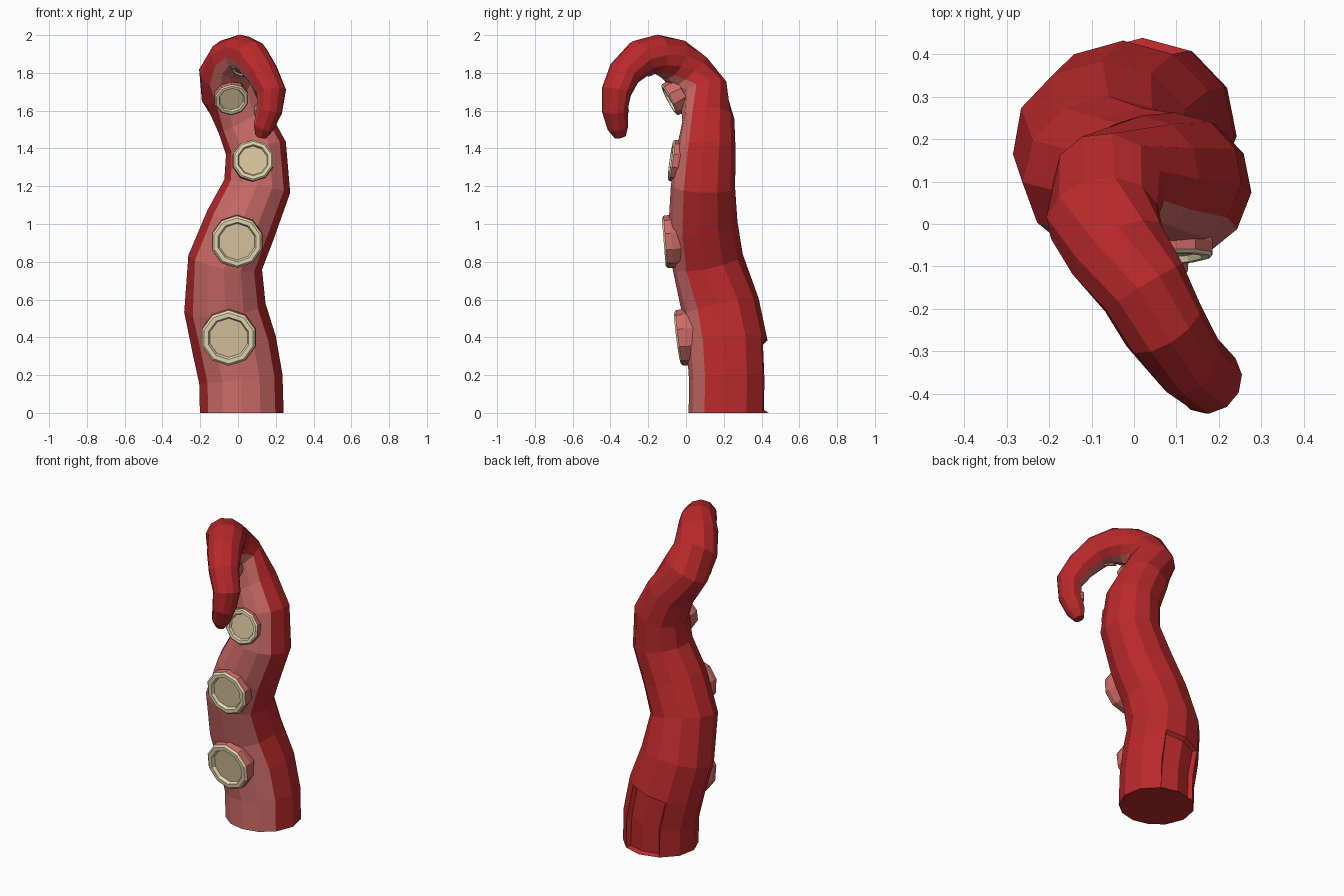
import bpy, bmesh, math
from mathutils import Vector

if "Cube" in bpy.data.objects:
    bpy.data.objects.remove(bpy.data.objects["Cube"])


def material(name, rgb):
    m = bpy.data.materials.new(name)
    m.diffuse_color = (*rgb, 1)
    m.use_nodes = True
    m.node_tree.nodes["Principled BSDF"].inputs["Base Color"].default_value = m.diffuse_color
    return m


RED = material("deep red skin", (0.49, 0.022, 0.025))
PINK = material("pink underside", (0.61, 0.148, 0.138))
RIM = material("pale tan rim", (0.80, 0.70, 0.46))
DISC = material("tan cup", (0.72, 0.57, 0.35))


def finish(bm, name, mats):
    bmesh.ops.recalc_face_normals(bm, faces=bm.faces)
    mesh = bpy.data.meshes.new(name)
    bm.to_mesh(mesh)
    bm.free()
    for m in mats:
        mesh.materials.append(m)
    ob = bpy.data.objects.new(name, mesh)
    bpy.context.collection.objects.link(ob)
    return ob


def bridge(bm, a, b):
    n = len(a)
    return [bm.faces.new((a[i], a[(i + 1) % n], b[(i + 1) % n], b[i])) for i in range(n)]


# Centre line of the arm: x, y, z, radius
PATH = [
    (0.020, 0.226, 0.00, 0.212), (0.015, 0.228, 0.18, 0.212),
    (-0.02, 0.218, 0.36, 0.215), (-0.07, 0.183, 0.56, 0.207),
    (-0.067, 0.115, 0.80, 0.190), (0.015, 0.090, 1.00, 0.183),
    (0.102, 0.090, 1.20, 0.170), (0.095, 0.108, 1.40, 0.155),
    (0.025, 0.118, 1.55, 0.138), (-0.060, 0.088, 1.70, 0.135),
    (-0.075, 0.015, 1.80, 0.127), (-0.037, -0.065, 1.87, 0.116),
    (0.022, -0.15, 1.898, 0.104), (0.070, -0.24, 1.88, 0.097),
    (0.128, -0.325, 1.80, 0.085), (0.178, -0.368, 1.70, 0.077),
    (0.167, -0.376, 1.60, 0.067), (0.135, -0.36, 1.51, 0.054),
    (0.122, -0.348, 1.462, 0.030),
]
CURL = Vector((0.05, -0.15, 1.68))     # middle of the curled end
TWIST = Vector((-0.87, -0.50, 0))      # the underside rolls this way on the curl
HALF = 53                              # half angle of the pink strip
ANGLES = [math.radians(a) for a in
          [-HALF + HALF / 2 * i for i in range(4)] +
          [HALF + (360 - 2 * HALF) / 8 * i for i in range(8)]]

# Arm: rings swept along the centre line, pink on the inner side
bm = bmesh.new()
rings = []
for i, (x, y, z, r) in enumerate(PATH):
    p = Vector((x, y, z))
    before = Vector(PATH[max(i - 1, 0)][:3])
    after = Vector(PATH[min(i + 1, len(PATH) - 1)][:3])
    tangent = Vector((0, 0, 1)) if i == 0 else (after - before).normalized()
    inner = Vector((0, -1, 0))
    if i > 8:
        inner = (CURL - p).normalized() + TWIST * min(0.7, 0.2 * (i - 9))
    inner = (inner - tangent * inner.dot(tangent)).normalized()
    side = tangent.cross(inner) * 1.05
    rings.append([bm.verts.new(p + r * (inner * math.cos(a) + side * math.sin(a)))
                  for a in ANGLES])
dent = []
for k, (a, b) in enumerate(zip(rings, rings[1:])):
    faces = bridge(bm, a, b)
    for f in faces[:4]:
        f.material_index = 1
    if k < 2:
        dent += [f for f in faces if f.calc_center_median().y > 0.37
                 and f.calc_center_median().x > -0.12]
bm.faces.new(rings[0])
bm.faces.new(rings[-1])
bmesh.ops.recalc_face_normals(bm, faces=bm.faces)
# Shallow hollow low on the back
bmesh.ops.inset_region(bm, faces=dent, thickness=0.015, depth=-0.025)
finish(bm, "tentacle_arm", [RED, PINK])


# Suckers: pink skirt, raised rim and sunken cup
def sucker(name, centre, normal, r, depth):
    n = Vector(normal).normalized()
    u = Vector((1, 0, 0)) if abs(n.x) < 0.4 else Vector((0, 0, 1))
    u = (u - n * u.dot(n)).normalized()
    v = n.cross(u)
    profile = [(0.92, -depth), (1.02, -0.30 * r), (1.0, -0.07 * r),
               (0.92, 0), (0.76, 0), (0.70, -0.13 * r)]
    bm = bmesh.new()
    loops = []
    for scale, h in profile:
        loops.append([bm.verts.new(Vector(centre) + n * h + r * scale *
                                   (u * math.cos(t) + v * math.sin(t)))
                      for t in [math.tau * (i + 0.5) / 10 for i in range(10)]])
    for k, (a, b) in enumerate(zip(loops, loops[1:])):
        for f in bridge(bm, a, b):
            f.material_index = 0 if k < 2 else 1
    bm.faces.new(loops[0])
    bm.faces.new(loops[-1]).material_index = 2
    finish(bm, name, [PINK, RIM, DISC])


SUCKERS = [
    ((-0.05, -0.045, 0.395), (-0.05, -1, -0.13), 0.148, 0.10),
    ((-0.005, -0.118, 0.905), (0, -1, -0.08), 0.138, 0.09),
    ((0.080, -0.082, 1.338), (0.05, -1, 0.14), 0.110, 0.07),
    ((-0.033, -0.090, 1.655), (0.10, -0.87, -0.46), 0.092, 0.08),
    ((0.005, -0.225, 1.805), (-0.35, -0.40, -0.85), 0.050, 0.05),
    ((0.102, -0.335, 1.60), (-0.85, 0.50, 0.0), 0.040, 0.04),
]
for i, s in enumerate(SUCKERS):
    sucker(f"sucker_{i + 1}", *s)
